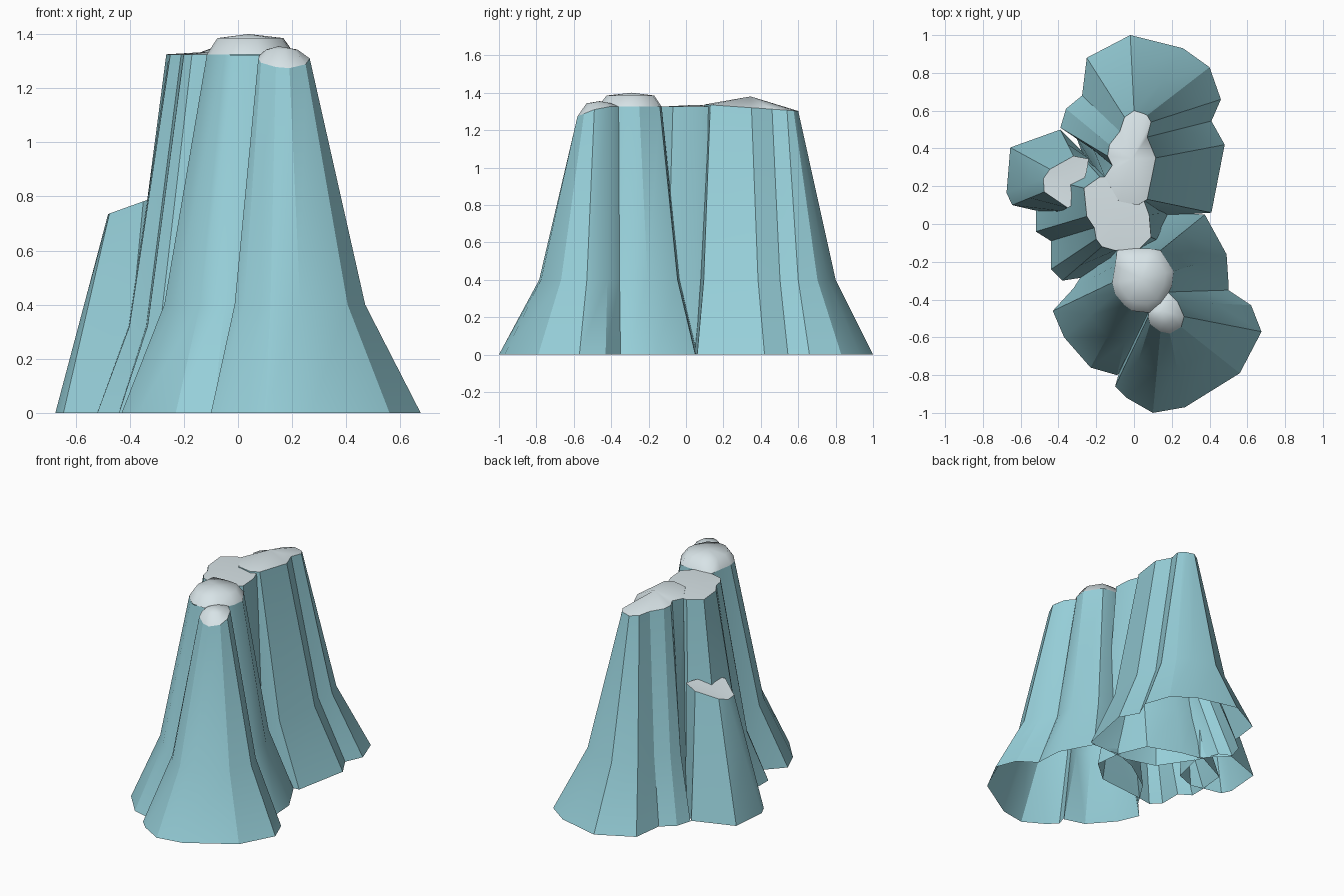
import bpy, bmesh, math
from mathutils import Vector


def material(name, rgb):
    m = bpy.data.materials.new(name)
    m.diffuse_color = (*rgb, 1)
    return m


ROCK = material("blue_green_rock", (0.31, 0.63, 0.70))
CAP = material("pale_snow", (0.72, 0.81, 0.84))


def strip(bm, lo, hi):
    for i in range(len(lo)):
        j = (i + 1) % len(lo)
        bm.faces.new((lo[i], lo[j], hi[j], hi[i]))


def finish(name, bm, mat, angle):
    """Turn the bmesh into a smoothed object of one colour."""
    bm.normal_update()
    me = bpy.data.meshes.new(name)
    bm.to_mesh(me)
    bm.free()
    me.materials.append(mat)
    ob = bpy.data.objects.new(name, me)
    bpy.context.collection.objects.link(ob)
    bpy.ops.object.select_all(action='DESELECT')
    ob.select_set(True)
    bpy.context.view_layer.objects.active = ob
    bpy.ops.object.shade_smooth_by_angle(angle=math.radians(angle))


def wall(name, spokes, rim, mid=(0.4, 0.5)):
    """Open flared column: each spoke is (base x, base y, top x, top y), counterclockwise."""
    bm = bmesh.new()
    rings = [[], [], []]
    for bx, by, tx, ty in spokes:
        b, t = Vector((bx, by, 0)), Vector((tx, ty, rim(tx, ty)))
        k = b.lerp(t, mid[1])
        k.z = mid[0]
        for ring, p in zip(rings, (b, k, t)):
            ring.append(bm.verts.new(p))
    strip(bm, rings[0], rings[1])
    strip(bm, rings[1], rings[2])
    finish(name, bm, ROCK, 28)


def cap(name, spokes, rim, peak, inner=0.0, inner_z=0.0):
    """Cap from the spoke tops to the peak, with an optional rounded shoulder."""
    bm = bmesh.new()
    ring = [bm.verts.new((x, y, rim(x, y))) for _, _, x, y in spokes]
    top = Vector(peak)
    if inner:
        shoulder = []
        for v in ring:
            p = v.co.lerp(top, 1 - inner)
            p.z = inner_z
            shoulder.append(bm.verts.new(p))
        strip(bm, ring, shoulder)
        ring = shoulder
    c = bm.verts.new(top)
    for i in range(len(ring)):
        bm.faces.new((ring[i], ring[(i + 1) % len(ring)], c))
    finish(name, bm, CAP, 65)


# Front spire: main column outline plus the buttress leaning on it, one wall
main = [
    (0.50, -0.31, 0.20, -0.33), (0.49, -0.16, 0.21, -0.25),
    (0.375, 0.05, 0.14, -0.14), (0.19, 0.06, 0.08, -0.13),
    (0.02, 0.00, 0.00, -0.13), (-0.20, -0.15, -0.09, -0.14),
    (-0.32, -0.34, -0.10, -0.22), (-0.43, -0.46, -0.115, -0.31),
    (-0.37, -0.60, -0.10, -0.37), (-0.23, -0.76, -0.05, -0.43),
    (-0.09, -0.80, -0.01, -0.46)]
buttress = [
    (-0.08, -0.79, 0.08, -0.46), (-0.10, -0.86, 0.075, -0.49),
    (-0.04, -0.92, 0.085, -0.53), (0.10, -1.00, 0.14, -0.57),
    (0.27, -0.97, 0.19, -0.58), (0.56, -0.79, 0.25, -0.545),
    (0.675, -0.57, 0.265, -0.49), (0.62, -0.43, 0.23, -0.41),
    (0.50, -0.35, 0.18, -0.36)]


def main_rim(x, y):
    return 1.325


def buttress_rim(x, y):
    return min(1.325, 1.31 + 0.4 * (y + 0.49))


wall("front_spire", main + buttress, buttress_rim)
cap("front_cap", main + [(0, 0, 0.08, -0.47), (0, 0, 0.15, -0.43)],
    main_rim, (0.04, -0.29, 1.40), 0.75, 1.385)
cap("buttress_cap", buttress + [(0, 0, 0.13, -0.38)],
    buttress_rim, (0.15, -0.46, 1.355), 0.6, 1.343)

# Back spire with a low pointed cap
back = [
    (-0.02, 1.00, 0.00, 0.60), (-0.25, 0.88, -0.05, 0.565),
    (-0.275, 0.68, -0.075, 0.49), (-0.36, 0.61, -0.13, 0.42),
    (-0.39, 0.51, -0.14, 0.36), (-0.31, 0.47, -0.115, 0.31),
    (-0.26, 0.34, -0.155, 0.25),
    (-0.10, 0.10, -0.08, 0.12), (0.10, 0.04, 0.02, 0.10),
    (0.41, 0.06, 0.07, 0.13), (0.48, 0.42, 0.115, 0.35),
    (0.41, 0.545, 0.07, 0.46), (0.46, 0.66, 0.09, 0.54),
    (0.40, 0.83, 0.07, 0.575), (0.26, 0.93, 0.05, 0.585)]


def back_rim(x, y):
    return 1.335 - 0.07 * (y - 0.13)


wall("back_spire", back, back_rim)
cap("back_cap", back, back_rim, (-0.01, 0.345, 1.38))

# Middle spire with a nearly flat top
middle = [
    (-0.50, 0.25, -0.265, 0.19), (-0.52, 0.05, -0.255, 0.09),
    (-0.52, -0.04, -0.25, 0.04), (-0.44, -0.09, -0.21, -0.02),
    (-0.44, -0.24, -0.20, -0.08), (-0.38, -0.30, -0.17, -0.12),
    (-0.25, -0.28, -0.10, -0.14), (0.05, -0.25, 0.03, -0.13),
    (0.20, -0.12, 0.09, -0.07), (0.18, 0.06, 0.08, 0.05),
    (0.10, 0.25, 0.05, 0.13), (-0.12, 0.33, -0.10, 0.25),
    (-0.28, 0.36, -0.18, 0.25)]
wall("middle_spire", middle, main_rim, (0.32, 0.44))
cap("middle_cap", middle, main_rim, (-0.10, 0.05, 1.335))

# Short left outcrop with a sloping top
outcrop = [
    (-0.655, 0.405, -0.445, 0.29), (-0.675, 0.165, -0.48, 0.24),
    (-0.645, 0.10, -0.475, 0.17), (-0.43, 0.05, -0.35, 0.085),
    (-0.30, 0.10, -0.30, 0.12), (-0.25, 0.30, -0.25, 0.28),
    (-0.25, 0.36, -0.24, 0.345), (-0.39, 0.50, -0.32, 0.36)]


def outcrop_rim(x, y):
    return 0.735 + 0.36 * (x + 0.48)


wall("left_outcrop", outcrop, outcrop_rim, (0.4, 0.545))
cap("left_outcrop_cap", outcrop, outcrop_rim, (-0.36, 0.24, 0.77))
